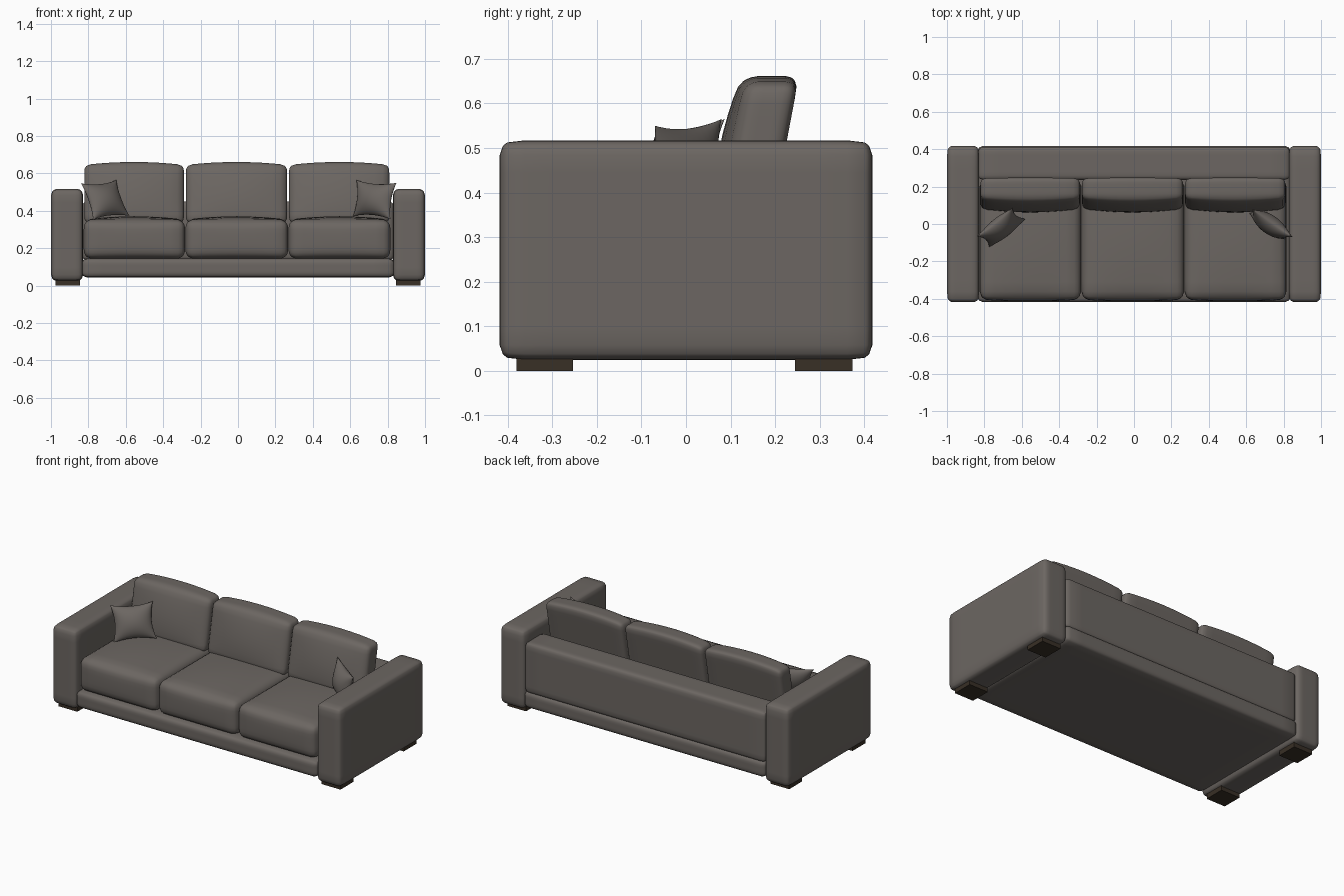
import bpy, bmesh, math
from mathutils import Vector

if "Cube" in bpy.data.objects:
    bpy.data.objects.remove(bpy.data.objects["Cube"])


def material(name, rgb):
    m = bpy.data.materials.new(name)
    m.diffuse_color = (*rgb, 1)
    m.use_nodes = True
    m.node_tree.nodes["Principled BSDF"].inputs["Base Color"].default_value = m.diffuse_color
    return m


FABRIC = material("grey_brown_fabric", (0.150, 0.134, 0.122))
WOOD = material("dark_wood", (0.040, 0.029, 0.019))


def finish(name, bm, mat, angle=40):
    bmesh.ops.recalc_face_normals(bm, faces=bm.faces)
    me = bpy.data.meshes.new(name)
    bm.to_mesh(me)
    bm.free()
    ob = bpy.data.objects.new(name, me)
    bpy.context.collection.objects.link(ob)
    me.materials.append(mat)
    bpy.ops.object.select_all(action='DESELECT')
    ob.select_set(True)
    bpy.context.view_layer.objects.active = ob
    bpy.ops.object.shade_smooth_by_angle(angle=math.radians(angle))
    return ob


def soft_box(name, lo, hi, r, cuts=11, shape=None):
    """Rounded box; shape(n, p) may move p, n being its place in -1..1."""
    lo, hi = Vector(lo), Vector(hi)
    mid, half = (lo + hi) / 2, (hi - lo) / 2
    bm = bmesh.new()
    bmesh.ops.create_cube(bm, size=2)
    bmesh.ops.subdivide_edges(bm, edges=bm.edges[:], cuts=cuts, use_grid_fill=True)
    for v in bm.verts:
        n = Vector([math.sin(math.pi / 2 * c) for c in v.co])
        p = Vector([n[i] * half[i] for i in range(3)])
        q = Vector([max(r - half[i], min(half[i] - r, p[i])) for i in range(3)])
        d = p - q
        if d.length > 1e-6:
            p = q + d.normalized() * r
        p += mid
        v.co = shape(n, p) if shape else p
    return finish(name, bm, FABRIC)


def box(name, lo, hi, mat):
    bm = bmesh.new()
    bmesh.ops.create_cube(bm, size=1)
    for v in bm.verts:
        v.co = [lo[i] + (v.co[i] + 0.5) * (hi[i] - lo[i]) for i in range(3)]
    return finish(name, bm, mat, 20)


# arms and feet
for side, s in (("left", -1), ("right", 1)):
    xs = sorted((s * 0.828, s * 1.0))
    soft_box(side + "_arm", (xs[0], -0.418, 0.025), (xs[1], 0.418, 0.517), 0.034)
    fx = sorted((s * 0.845, s * 0.975))
    for end, y0, y1 in (("front", -0.38, -0.253), ("back", 0.245, 0.373)):
        box(f"{side}_{end}_foot", (fx[0], y0, 0), (fx[1], y1, 0.04), WOOD)

# base and backrest
soft_box("base", (-0.835, -0.418, 0.043), (0.835, 0.418, 0.146), 0.028)
soft_box("backrest", (-0.832, 0.235, 0.135), (0.832, 0.413, 0.45), 0.025)


# seat cushions: crowned top, slightly puffed front
def seat_shape(n, p):
    p.z += 0.018 * (1 - n.x ** 2) * (1 - n.y ** 2) * max(n.z, 0)
    p.y -= 0.008 * (1 - n.x ** 2) * (1 - n.z ** 2) * max(-n.y, 0)
    return p


# back cushions: leaning back, arched top, puffed front
def back_shape(n, p):
    p.z += 0.016 * (1 - n.x ** 2) * max(n.z, 0)
    p.y -= 0.032 * (1 - n.x ** 2) * (1 - 0.6 * n.z ** 2) * max(-n.y, 0)
    p.y += 0.19 * (p.z - 0.5)
    return p


for label, x0, x1 in (("left", -0.825, -0.283), ("middle", -0.281, 0.268), ("right", 0.27, 0.815)):
    soft_box(label + "_seat_cushion", (x0, -0.405, 0.144), (x1, 0.245, 0.353), 0.045, shape=seat_shape)
    soft_box(label + "_back_cushion", (x0 + 0.003, 0.107, 0.335), (x1 - 0.006, 0.223, 0.645), 0.03, shape=back_shape)


# throw pillows: two domed sheets between four pointed corners
def pillow(name, tl, tr, bl, br, thick, n=16):
    tl, tr, bl, br = map(Vector, (tl, tr, bl, br))
    normal = (tr - tl).cross(tl - bl).normalized()
    bm = bmesh.new()
    for sign in (1, -1):
        rows = []
        for j in range(n + 1):
            row = []
            for i in range(n + 1):
                a, b = -math.cos(math.pi * i / n), -math.cos(math.pi * j / n)
                u = a * (1 - 0.15 * (1 - b * b))
                w = b * (1 - 0.15 * (1 - a * a))
                s, t = (u + 1) / 2, (w + 1) / 2
                p = (bl * (1 - s) + br * s) * (1 - t) + (tl * (1 - s) + tr * s) * t
                h = thick * ((1 - a * a) * (1 - b * b)) ** 0.6
                row.append(bm.verts.new(p + normal * h * sign))
            rows.append(row)
        for j in range(n):
            for i in range(n):
                bm.faces.new((rows[j][i], rows[j][i + 1], rows[j + 1][i + 1], rows[j + 1][i]))
    bmesh.ops.remove_doubles(bm, verts=bm.verts, dist=0.0003)
    finish(name, bm, FABRIC, 60)


pillow("left_pillow", (-0.84, -0.065, 0.547), (-0.65, 0.087, 0.565),
       (-0.775, -0.125, 0.352), (-0.58, 0.027, 0.373), 0.05)
pillow("right_pillow", (0.632, 0.08, 0.565), (0.848, -0.07, 0.55),
       (0.615, 0.06, 0.372), (0.815, -0.085, 0.355), 0.05)
